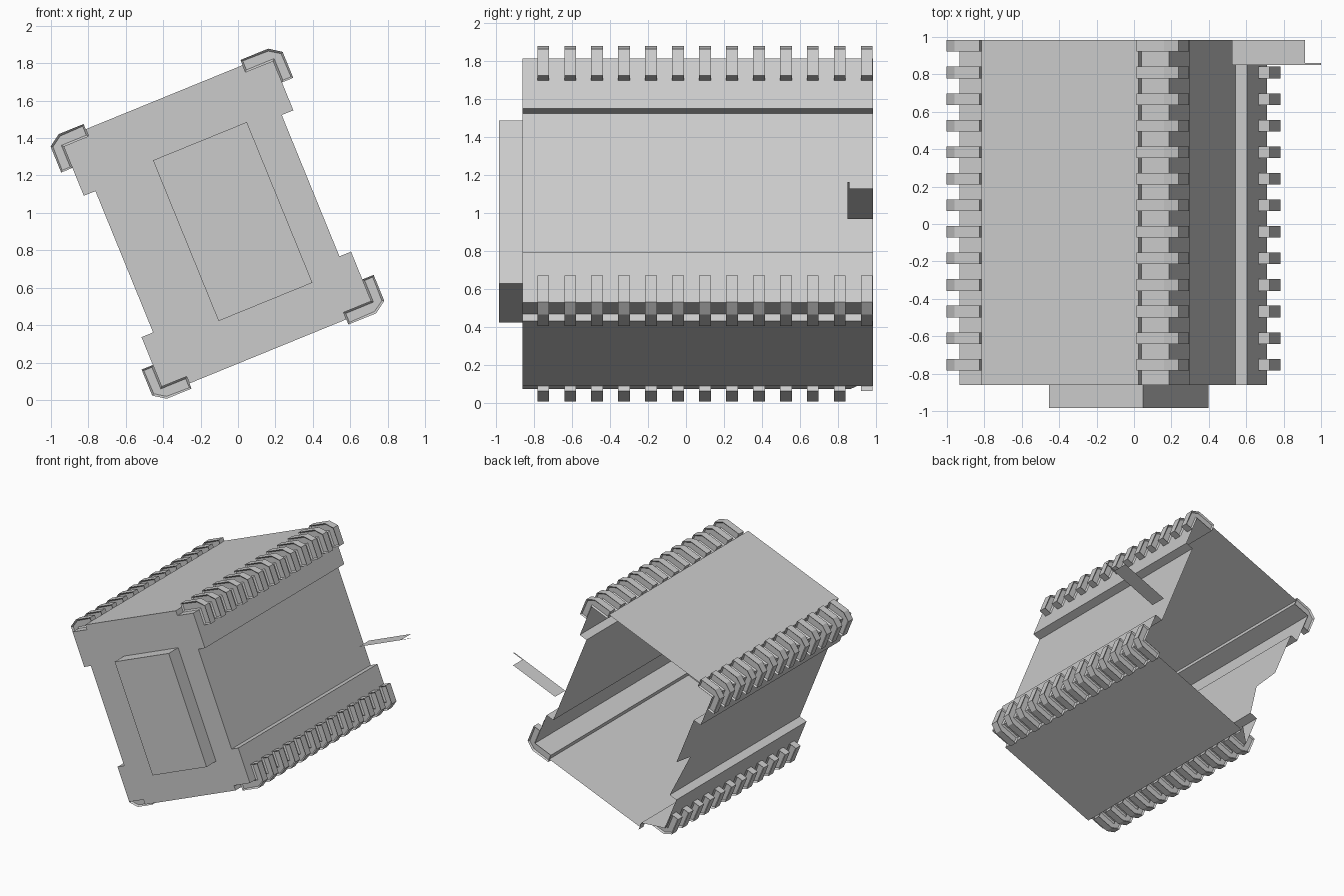
import bpy
import bmesh
import math
from mathutils import Matrix, Vector

cube = bpy.data.objects.get("Cube")
if cube:
    bpy.data.objects.remove(cube, do_unlink=True)

# Single plain grey material
grey = bpy.data.materials.new("plain grey")
grey.use_nodes = True
colour = (0.6, 0.6, 0.6, 1)
grey.diffuse_color = colour
grey.node_tree.nodes["Principled BSDF"].inputs["Base Color"].default_value = colour

# The cross-section is drawn upright, then tilted about the y axis
TILT = Matrix.Translation((-0.11, 0, 0.942)) @ Matrix.Rotation(-math.radians(22.2), 4, "Y")
HALF_W, HALF_H = 0.605, 0.694
FRONT, BACK = -0.86, 0.985
RIB_LEG = {1: 0.16, -1: 0.144}      # reach of the ribs along top and bottom


def make(name, verts, faces, matrix=TILT):
    mesh = bpy.data.meshes.new(name)
    mesh.from_pydata([matrix @ Vector(v) for v in verts], [], faces)
    mesh.materials.append(grey)
    mesh.update()
    obj = bpy.data.objects.new(name, mesh)
    bpy.context.collection.objects.link(obj)
    return obj


def prism(name, profile, y0, y1):
    """Extrude a counter-clockwise x, z profile along y."""
    n = len(profile)
    verts = [(x, y, z) for y in (y0, y1) for x, z in profile]
    faces = [tuple(range(n)), tuple(reversed(range(n, 2 * n)))]
    faces += [(i, i + n, (i + 1) % n + n, (i + 1) % n) for i in range(n)]
    return make(name, verts, faces)


def recess_ends(obj, rim, depth):
    """Sink the two end faces of a prism inside a narrow rim."""
    bm = bmesh.new()
    bm.from_mesh(obj.data)
    bm.faces.ensure_lookup_table()
    bmesh.ops.inset_individual(bm, faces=bm.faces[:2], thickness=rim, depth=-depth)
    bm.to_mesh(obj.data)
    bm.free()


# Thin housing: recessed sides, raised top and bottom panels, open back.
# Each point is x, z and how far back the wall reaches there.
NOTCH_X, NOTCH_Z = HALF_W - 0.067, 0.408
PANEL_R, PANEL_L = HALF_W - RIB_LEG[1], RIB_LEG[-1] - HALF_W
PANEL_Z = HALF_H + 0.04
CUT = 0.865
section = [
    # bottom panel and right side
    (PANEL_L, -HALF_H, BACK), (PANEL_L, -PANEL_Z, BACK),
    (PANEL_R, -PANEL_Z, BACK), (PANEL_R, -HALF_H, BACK),
    (HALF_W, -HALF_H, BACK), (HALF_W, -NOTCH_Z, BACK), (NOTCH_X, -NOTCH_Z, BACK),
    (NOTCH_X, NOTCH_Z, BACK), (HALF_W, NOTCH_Z, BACK), (HALF_W, HALF_H, BACK),
    # top panel and left side, with the broken rear corner
    (PANEL_R, HALF_H, BACK), (PANEL_R, PANEL_Z, BACK),
    (PANEL_L, PANEL_Z, BACK), (PANEL_L, HALF_H, BACK),
    (-HALF_W, HALF_H, BACK), (-HALF_W, NOTCH_Z, BACK), (-NOTCH_X, NOTCH_Z, BACK),
    (-NOTCH_X, -0.02, BACK), (-NOTCH_X, -0.06, 0.78), (-NOTCH_X, -NOTCH_Z, CUT),
    (-HALF_W, -NOTCH_Z, CUT), (-HALF_W, -HALF_H, CUT),
]
n = len(section)
shell = [(x, FRONT, z) for x, z, y in section] + [(x, y, z) for x, z, y in section]
walls = [(i, i + n, (i + 1) % n + n, (i + 1) % n) for i in range(n)]
make("housing", shell, [tuple(range(n))] + walls)

# Raised front panel
cx, cz, w, h = 0.08, -0.02, 0.271, 0.464
prism("front_panel", [(cx - w, cz - h), (cx + w, cz - h), (cx + w, cz + h), (cx - w, cz + h)],
      -0.985, FRONT)

# Rows of corner ribs, each wrapped round a long edge
for sx, side in ((1, "right"), (-1, "left")):
    leg = RIB_LEG[sx]
    rib = [(0, 0), (0, -0.125), (0.065, -0.125), (0.065, 0.025),
           (0, 0.07), (-leg, 0.07), (-leg, 0)]
    for sz, level in ((1, "upper"), (-1, "lower")):
        outline = [(sx * (HALF_W + x), sz * (HALF_H + z)) for x, z in rib]
        if sx * sz < 0:
            outline.reverse()
        missing_last = side == "left" and level == "lower"
        for i in range(12 if missing_last else 13):
            y = -0.752 + i * 0.142
            obj = prism(f"{level}_{side}_rib_{i + 1}", outline, y - 0.031, y + 0.031)
            recess_ends(obj, 0.013, 0.012)

# Loose end plate where the last lower rib is absent
make("loose_rib_end", [(PANEL_L, 0.921, -PANEL_Z), (PANEL_L, 0.983, -PANEL_Z),
                       (PANEL_L, 0.983, -HALF_H - 0.07), (PANEL_L, 0.921, -HALF_H - 0.07)],
     [(0, 1, 2, 3)])

# Flat strip with a narrow tongue beside the housing
strip = [(0.525, 0.85, 0.968), (0.915, 0.85, 1.128), (1.0, 0.85, 1.163),
         (1.0, 0.862, 1.163), (0.915, 0.862, 1.128), (0.915, 0.985, 1.128), (0.525, 0.985, 0.968)]
make("side_strip", strip, [(0, 1, 4, 5, 6), (1, 2, 3, 4)], Matrix())
